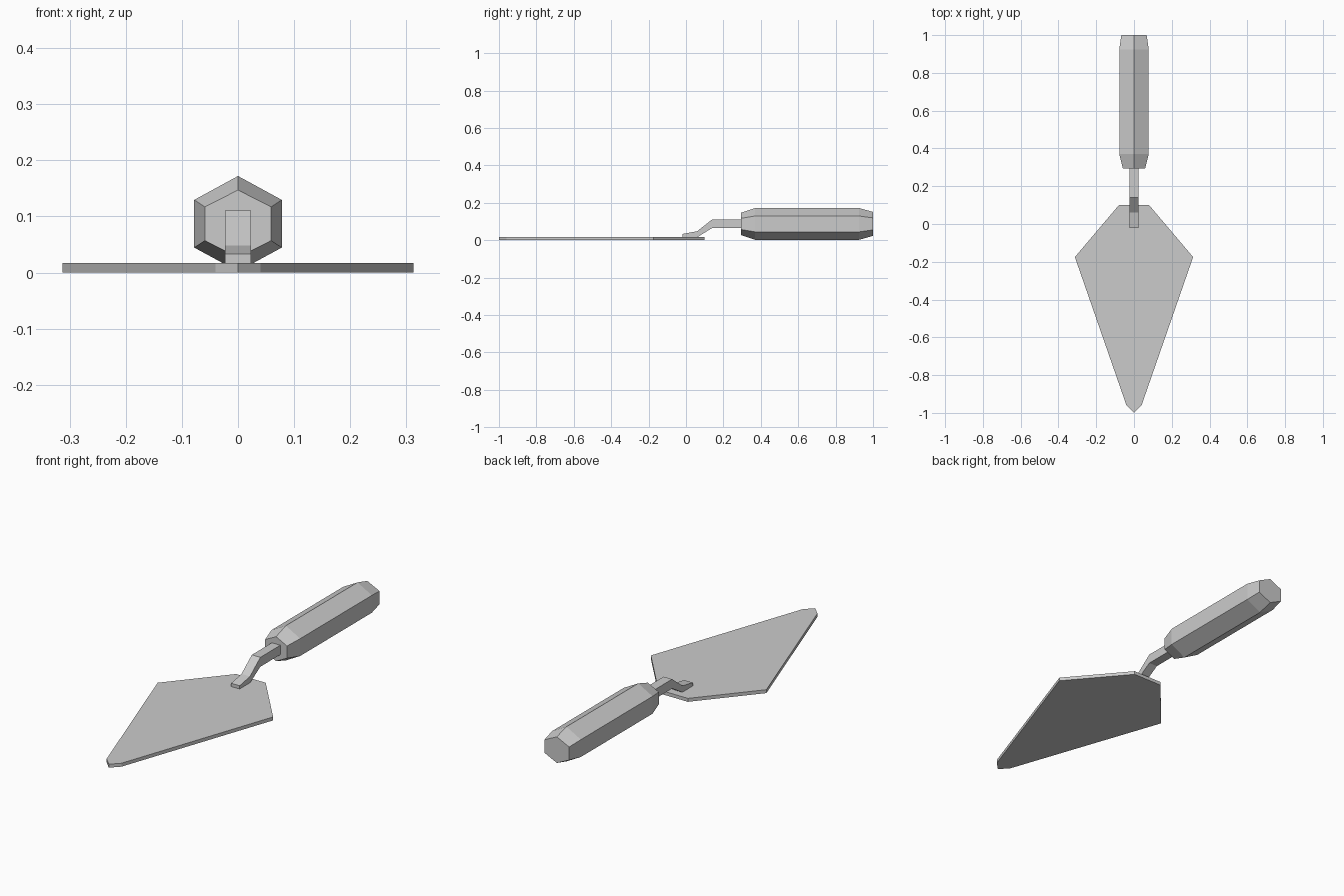
import bpy
from math import sin, cos, pi

if "Cube" in bpy.data.objects:
    bpy.data.objects.remove(bpy.data.objects["Cube"])


def make(name, verts, faces):
    me = bpy.data.meshes.new(name)
    me.from_pydata(verts, [], faces)
    me.update()
    ob = bpy.data.objects.new(name, me)
    bpy.context.collection.objects.link(ob)
    return ob


def loft(name, rings):
    """Skin a list of equal-length closed rings and cap both ends."""
    n = len(rings[0])
    verts = [v for r in rings for v in r]
    faces = [tuple(range(n))[::-1],
             tuple(range((len(rings) - 1) * n, len(rings) * n))]
    for k in range(len(rings) - 1):
        for i in range(n):
            j = (i + 1) % n
            faces.append((k * n + i, k * n + j, (k + 1) * n + j, (k + 1) * n + i))
    return loft_fix(make(name, verts, faces))


def loft_fix(ob):
    import bmesh
    bm = bmesh.new()
    bm.from_mesh(ob.data)
    bmesh.ops.recalc_face_normals(bm, faces=bm.faces)
    bm.to_mesh(ob.data)
    bm.free()
    return ob


# Blade: mirrored half outline given a thickness
half = [(0.04, -0.96), (0.313, -0.175), (0.08, 0.10)]
outline = [(0, -1.0)] + half + [(-x, y) for x, y in reversed(half)]
loft("blade", [[(x, y, z) for x, y in outline] for z in (0, 0.017)])

# Tang: bent bar from blade to handle (y, bottom z, top z)
tang = [(-0.02, 0.016, 0.033), (0.06, 0.016, 0.048),
        (0.14, 0.065, 0.111), (0.32, 0.065, 0.111)]
w = 0.023
loft("tang", [[(-w, y, a), (w, y, a), (w, y, b), (-w, y, b)] for y, a, b in tang])

# Handle: six-sided grip with tapered ends (y, half width, half height)
grip = [(0.295, 0.059, 0.060), (0.37, 0.078, 0.085),
        (0.925, 0.078, 0.085), (1.0, 0.067, 0.064)]
c = 0.087
loft("handle", [[(sx * sin(i * pi / 3) / sin(pi / 3), y, c + sz * cos(i * pi / 3))
                 for i in range(6)] for y, sx, sz in grip])
